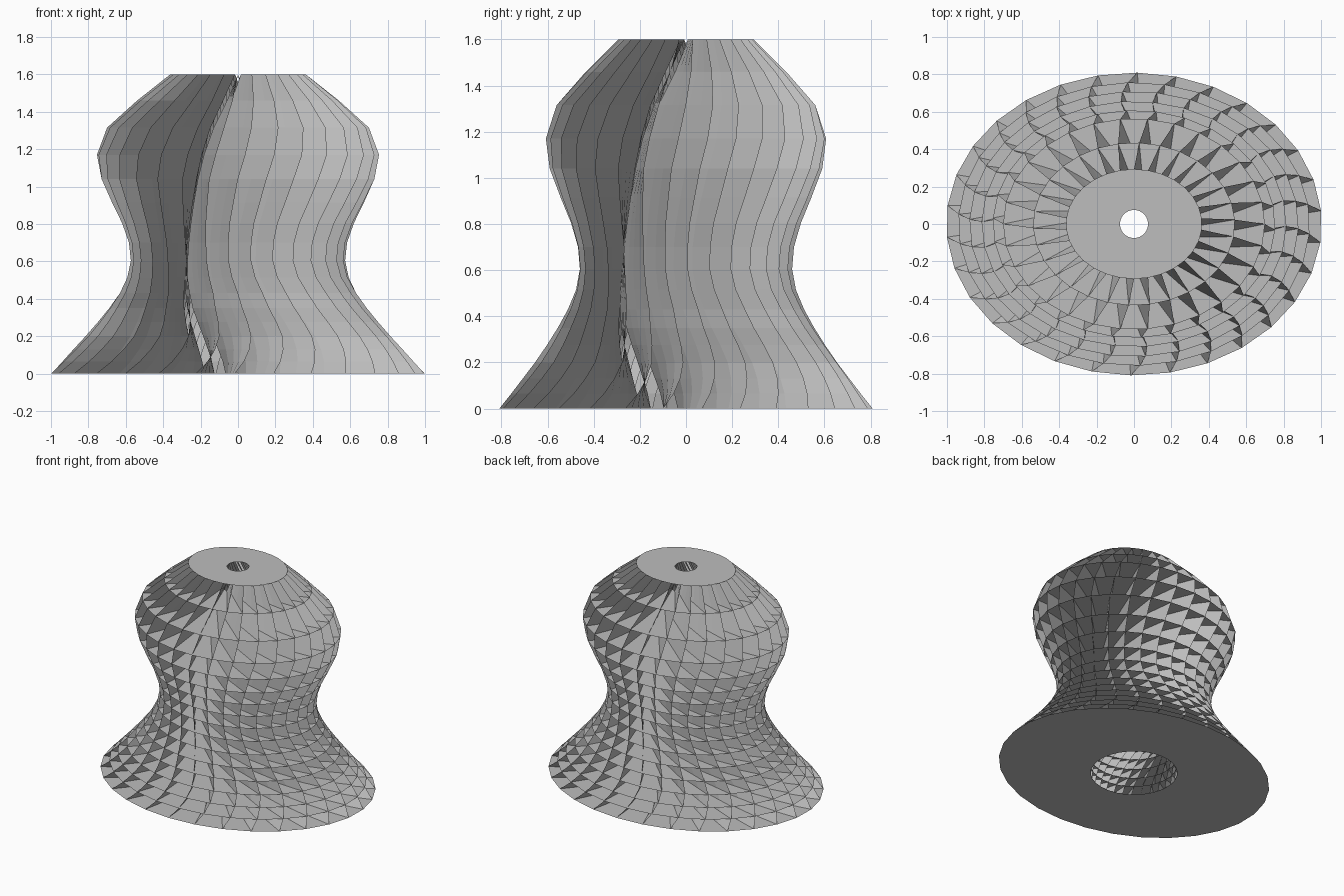
import bpy, bmesh
from math import sin, cos, pi, radians

if "Cube" in bpy.data.objects:
    bpy.data.objects.remove(bpy.data.objects["Cube"])

FINS = 30
DEPTH = 0.806      # ellipse depth over width
HEIGHT = 1.6

# One row per level: height, outer half width, outer turn, swirl of the inner edge
LEVELS = [
    (0.0, 1.004, -1, -12), (0.065, 0.94, 2, -18), (0.13, 0.88, 4, -25),
    (0.2, 0.815, 5, -32), (0.275, 0.75, 4, -39), (0.35, 0.69, 2, -46),
    (0.43, 0.635, 0, -52), (0.515, 0.592, -3, -57), (0.605, 0.573, -5, -60),
    (0.7, 0.583, -5, -62), (0.805, 0.62, -4, -63), (0.915, 0.675, -2, -64),
    (1.04, 0.733, 0, -64), (1.17, 0.755, 3, -60), (1.315, 0.70, 6, -48),
    (1.46, 0.54, 9, -26), (HEIGHT, 0.364, 12, 0),
]

grey = bpy.data.materials.new("light grey")
grey.use_nodes = True
colour = (0.51, 0.51, 0.51, 1)
grey.diffuse_color = colour
grey.node_tree.nodes["Principled BSDF"].inputs["Base Color"].default_value = colour


def hole_radius(z):
    return 0.075 + 0.222 * (1 - (z / HEIGHT) ** 2.5)


def outer_point(level, k):
    z, width, turn, _ = level
    a = pi / 2 + 2 * pi * k / FINS + radians(turn)
    return (width * cos(a), width * DEPTH * sin(a), z)


def inner_point(level, k, swirl=True):
    z, _, turn, twist = level
    a = pi / 2 + 2 * pi * k / FINS + radians(turn + (twist if swirl else 0))
    r = hole_radius(z)
    return (r * cos(a), r * sin(a), z)


def finish(bm, name):
    mesh = bpy.data.meshes.new(name)
    bm.to_mesh(mesh)
    bm.free()
    mesh.materials.append(grey)
    obj = bpy.data.objects.new(name, mesh)
    bpy.context.collection.objects.link(obj)
    return obj


# Flat elliptical plates, each with a round hole
for i, level in enumerate(LEVELS):
    bm = bmesh.new()
    outer = [bm.verts.new(outer_point(level, k)) for k in range(FINS)]
    inner = [bm.verts.new(inner_point(level, k, False)) for k in range(FINS)]
    for k in range(FINS):
        n = (k + 1) % FINS
        face = bm.faces.new((outer[k], outer[n], inner[n], inner[k]))
        face.normal_update()
        if i == 0:
            face.normal_flip()
    finish(bm, f"plate_{i + 1}")

# Upright swirling fins running through all the plates
STEPS = 4
for k in range(FINS):
    bm = bmesh.new()
    rows = []
    for level in LEVELS:
        a, b = inner_point(level, k), outer_point(level, k)
        rows.append([bm.verts.new([p + (q - p) * s / STEPS for p, q in zip(a, b)])
                     for s in range(STEPS + 1)])
    for low, high in zip(rows, rows[1:]):
        for s in range(STEPS):
            bm.faces.new((low[s], low[s + 1], high[s + 1], high[s]))
    finish(bm, f"fin_{k + 1}")
